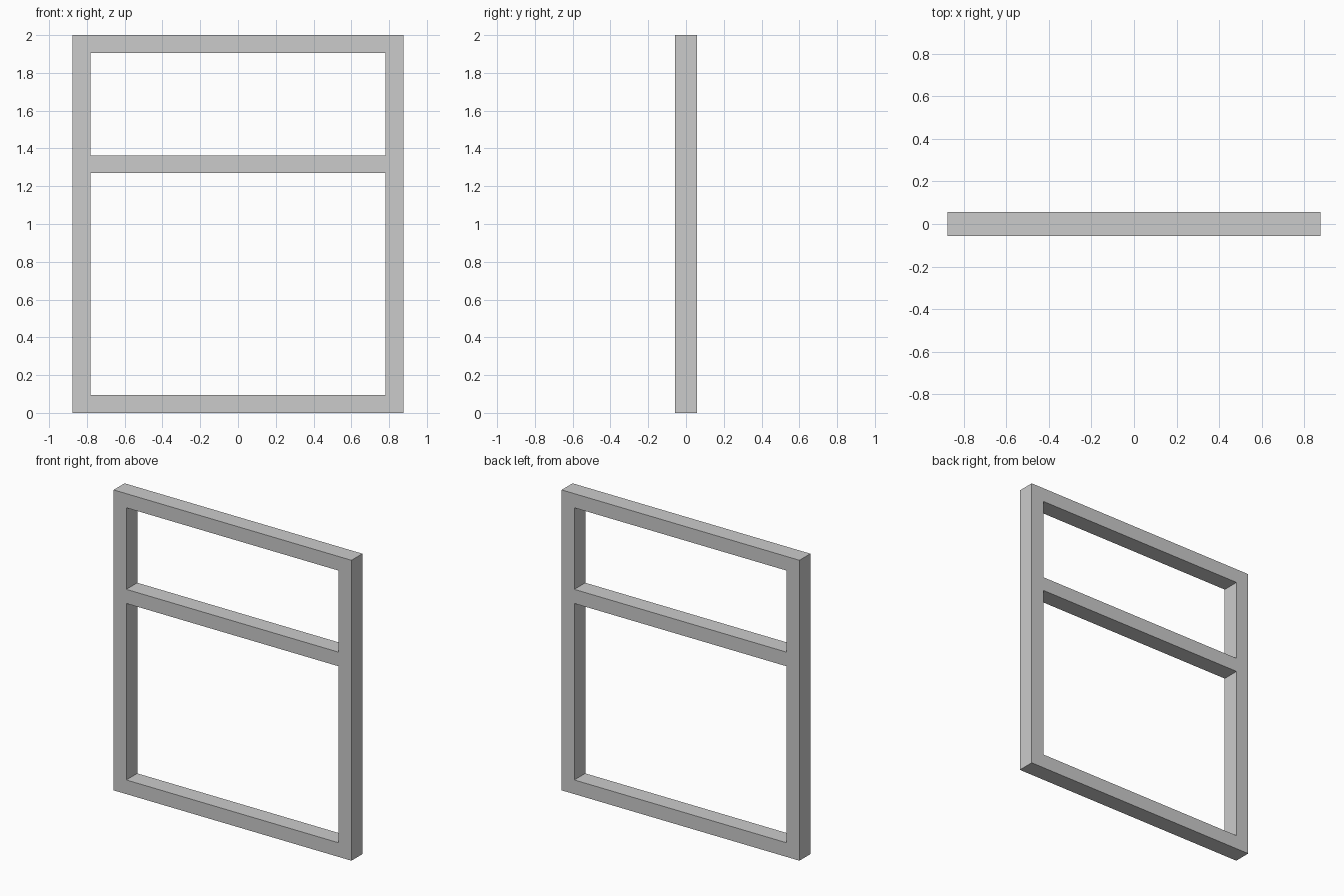
import bpy, bmesh

if "Cube" in bpy.data.objects:
    bpy.data.objects.remove(bpy.data.objects["Cube"])

W, H, D = 0.876, 2.0, 0.0575      # half width, height, half depth
T = 0.094                         # bar thickness
MID = 1.316                       # centre height of the cross rail


def bar(name, outline):
    """Extrude a front-view (x, z) outline through the frame depth."""
    bm = bmesh.new()
    face = bm.faces.new([bm.verts.new((x, -D, z)) for x, z in outline])
    ext = bmesh.ops.extrude_face_region(bm, geom=[face])["geom"]
    verts = [g for g in ext if isinstance(g, bmesh.types.BMVert)]
    bmesh.ops.translate(bm, verts=verts, vec=(0, 2 * D, 0))
    bmesh.ops.recalc_face_normals(bm, faces=bm.faces)
    mesh = bpy.data.meshes.new(name)
    bm.to_mesh(mesh)
    bm.free()
    obj = bpy.data.objects.new(name, mesh)
    bpy.context.collection.objects.link(obj)


# Mitred outer frame: stiles and rails between outer and inner corners
outer = [(-W, 0), (W, 0), (W, H), (-W, H)]
inner = [(-W + T, T), (W - T, T), (W - T, H - T), (-W + T, H - T)]
for i, name in enumerate(("bottom_rail", "right_stile", "top_rail", "left_stile")):
    j = (i + 1) % 4
    bar(name, [outer[i], outer[j], inner[j], inner[i]])

# Cross rail between the stiles
x, h = W - T, T / 2
bar("cross_rail", [(-x, MID - h), (x, MID - h), (x, MID + h), (-x, MID + h)])
